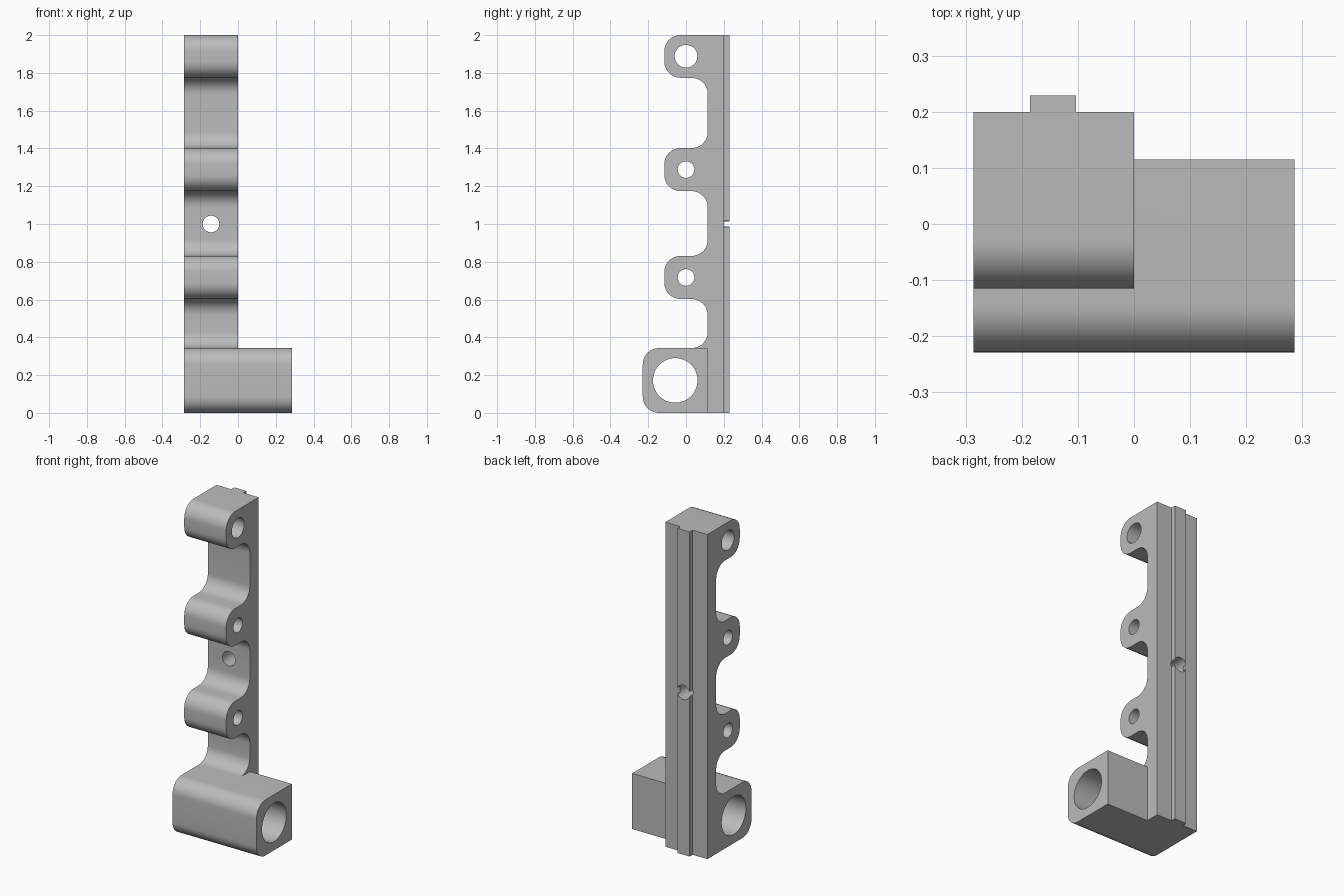
import bpy
import bmesh
import math
from mathutils import Vector, Matrix

cube = bpy.data.objects.get("Cube")
if cube:
    bpy.data.objects.remove(cube, do_unlink=True)

grey = bpy.data.materials.new("plain grey")
grey.use_nodes = True
grey.diffuse_color = (0.5, 0.5, 0.5, 1)
grey.node_tree.nodes["Principled BSDF"].inputs["Base Color"].default_value = (0.5, 0.5, 0.5, 1)

HALF = 0.286      # half of the overall width
FRONT = -0.115    # front of the lugs
PLATE = 0.115     # front of the back plate
BACK = 0.2        # back of the plate
BASE_FRONT = -0.229
BASE_TOP = 0.343
R = 0.086         # corner and fillet radius


def add_mesh(name, bm):
    bmesh.ops.recalc_face_normals(bm, faces=bm.faces)
    mesh = bpy.data.meshes.new(name)
    bm.to_mesh(mesh)
    bm.free()
    mesh.materials.append(grey)
    obj = bpy.data.objects.new(name, mesh)
    bpy.context.collection.objects.link(obj)
    return obj


def rounded(corners, steps=12):
    """Turn (y, z, radius) right-angle corners into an outline with arcs."""
    points = []
    for i, (y, z, r) in enumerate(corners):
        p = Vector((y, z))
        if r == 0:
            points.append(p)
            continue
        a = (Vector(corners[i - 1][:2]) - p).normalized() * r
        b = (Vector(corners[(i + 1) % len(corners)][:2]) - p).normalized() * r
        for k in range(steps + 1):
            t = math.pi / 2 * k / steps
            points.append(p + a * (1 - math.sin(t)) + b * (1 - math.cos(t)))
    return points


def extrude_x(name, corners, x0, x1):
    bm = bmesh.new()
    face = bm.faces.new([bm.verts.new((x0, y, z)) for y, z in rounded(corners)])
    moved = bmesh.ops.extrude_face_region(bm, geom=[face], use_keep_orig=True)
    verts = [g for g in moved["geom"] if isinstance(g, bmesh.types.BMVert)]
    bmesh.ops.translate(bm, verts=verts, vec=(x1 - x0, 0, 0))
    return add_mesh(name, bm)


def drill(name, centre, radius, axis):
    bm = bmesh.new()
    bmesh.ops.create_cone(bm, cap_ends=True, segments=64, radius1=radius,
                          radius2=radius, depth=1.5)
    turn = Matrix.Rotation(math.pi / 2, 4, "Y" if axis == "X" else "X")
    bmesh.ops.transform(bm, verts=bm.verts, matrix=Matrix.Translation(centre) @ turn)
    obj = add_mesh(name, bm)
    obj.hide_render = True
    return obj


def combine(target, other, operation):
    mod = target.modifiers.new(operation, "BOOLEAN")
    mod.object = other
    mod.operation = operation
    mod.solver = "EXACT"
    bpy.context.view_layer.objects.active = target
    bpy.ops.object.modifier_apply(modifier=mod.name)
    bpy.data.objects.remove(other, do_unlink=True)


# Side outline of the bracket: base, then lugs joined by filleted gaps
outline = [(BACK, 0, 0), (BASE_FRONT, 0, R), (BASE_FRONT, BASE_TOP, R),
           (PLATE, BASE_TOP, R)]
lugs = [(0.603, 0.831), (1.174, 1.402), (1.774, 2.0)]
for low, high in lugs:
    outline += [(PLATE, low, R), (FRONT, low, R), (FRONT, high, R)]
    if high < 2:
        outline.append((PLATE, high, R))
outline.append((BACK, 2, 0))
bracket = extrude_x("hinge_bracket", outline, -HALF, 0)

# Base block carried on past the bracket
base = extrude_x("base_extension", [(PLATE, 0, 0), (BASE_FRONT, 0, R),
                 (BASE_FRONT, BASE_TOP, R), (PLATE, BASE_TOP, 0)], 0, HALF)
combine(bracket, base, "UNION")

# Locating rib down the back
rib = extrude_x("back_rib", [(BACK, 0, 0), (0.229, 0, 0),
                (0.229, 2, 0), (BACK, 2, 0)], -0.185, -0.103)
combine(bracket, rib, "UNION")

# Pin bores across the lugs and base, and a bolt hole through the plate
for y, z, radius in [(-0.057, 0.172, 0.118), (0, 0.717, 0.044),
                     (0, 1.288, 0.044), (0, 1.888, 0.06)]:
    combine(bracket, drill("pin_bore", (0, y, z), radius, "X"), "DIFFERENCE")
combine(bracket, drill("bolt_hole", (-HALF / 2, 0, 1), 0.044, "Y"), "DIFFERENCE")

bpy.ops.object.select_all(action="DESELECT")
bracket.select_set(True)
bpy.context.view_layer.objects.active = bracket
bpy.ops.object.shade_smooth_by_angle(angle=math.radians(30))
